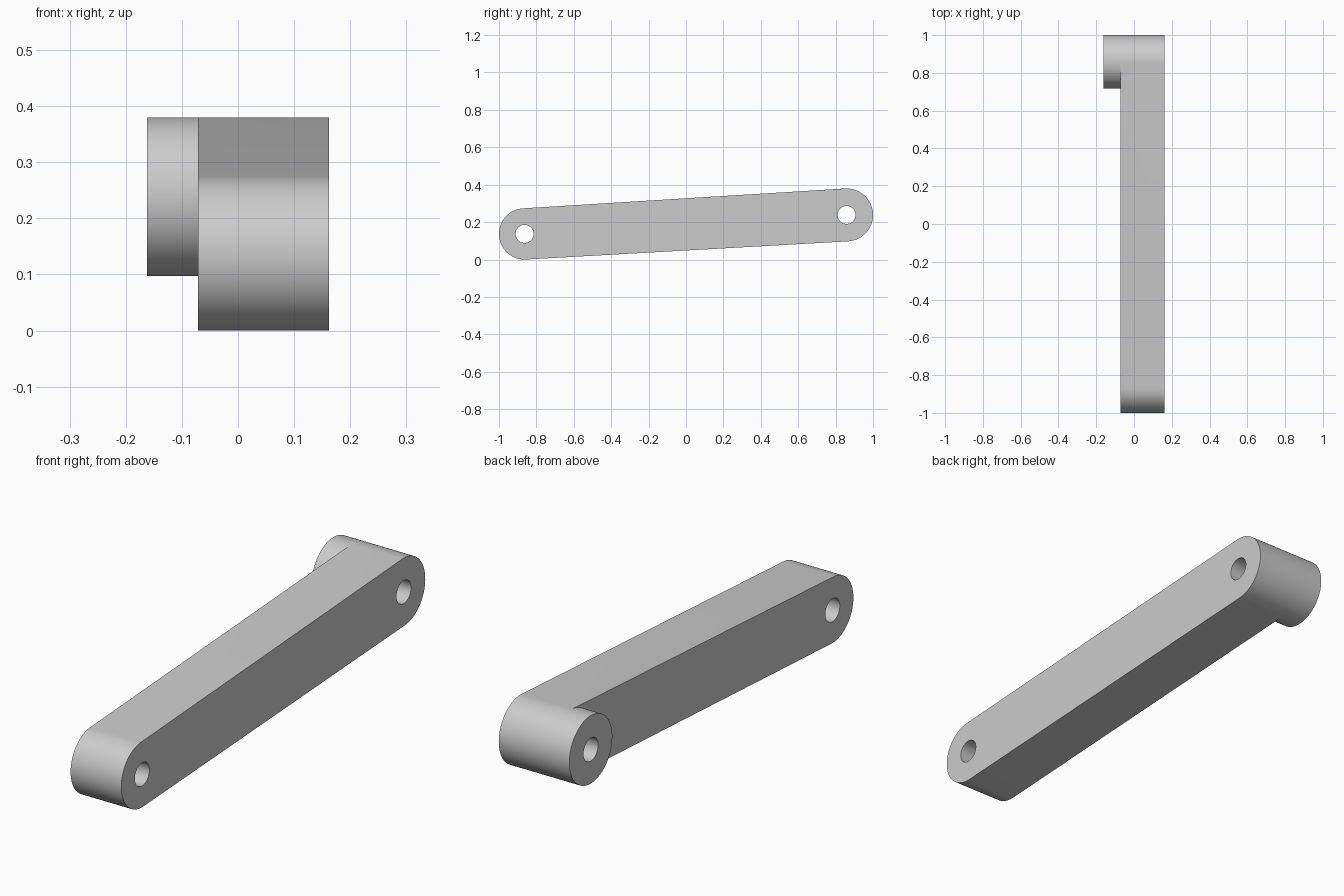
import bpy, bmesh
from math import atan2, acos, pi, cos, sin, hypot

cube = bpy.data.objects.get("Cube")
if cube:
    bpy.data.objects.remove(cube, do_unlink=True)

# Main dimensions: end centres in (y, z), radii, and x planes
FRONT, FRONT_R = (-0.863, 0.137), 0.137
BACK, BACK_R = (0.8585, 0.2385), 0.1415
HOLE_R = 0.048
ARM_LEFT, ARM_RIGHT, BOSS_END = 0.1625, -0.071, -0.1625
SEGS = 48

bm = bmesh.new()


def arc(x, centre, radius, start, end, n=SEGS):
    """Vertices along an arc in the plane at x, both ends included."""
    return [bm.verts.new((x, centre[0] + radius * cos(start + (end - start) * i / n),
                          centre[1] + radius * sin(start + (end - start) * i / n)))
            for i in range(n + 1)]


def circle(x, centre, radius):
    return arc(x, centre, radius, 0, 2 * pi * (SEGS - 1) / SEGS, SEGS - 1)


def wall(a, b, closed=True):
    """Quads between two matching rows of vertices."""
    for i in range(len(a) if closed else len(a) - 1):
        j = (i + 1) % len(a)
        bm.faces.new((a[i], a[j], b[j], b[i]))


def cap(*loops):
    """Flat face bounded by an outer loop and hole loops."""
    edges = []
    for loop in loops:
        for i, v in enumerate(loop):
            w = loop[(i + 1) % len(loop)]
            edges.append(bm.edges.get((v, w)) or bm.edges.new((v, w)))
    bmesh.ops.triangle_fill(bm, edges=edges, use_beauty=True)


# Angles where the straight flanks touch the round ends
dy, dz = BACK[0] - FRONT[0], BACK[1] - FRONT[1]
lean = atan2(dz, dy)
spread = acos((FRONT_R - BACK_R) / hypot(dy, dz))
low, high = lean - spread, lean + spread
wrap = low + 2 * pi

# Arm outline on both sides
back_l = arc(ARM_LEFT, BACK, BACK_R, low, high)
front_l = arc(ARM_LEFT, FRONT, FRONT_R, high, wrap)
back_r = arc(ARM_RIGHT, BACK, BACK_R, low, high)
front_r = arc(ARM_RIGHT, FRONT, FRONT_R, high, wrap)
wall(back_l + front_l, back_r + front_r)

# Round boss on the right of the back end
inner = arc(ARM_RIGHT, BACK, BACK_R, high, wrap)
bm.verts.remove(inner[0])
bm.verts.remove(inner[-1])
boss_base = back_r + inner[1:-1]
boss_back = arc(BOSS_END, BACK, BACK_R, low, high)
boss_inner = arc(BOSS_END, BACK, BACK_R, high, wrap)
bm.verts.remove(boss_inner[0])
bm.verts.remove(boss_inner[-1])
boss_end = boss_back + boss_inner[1:-1]
wall(boss_base, boss_end)

# Through holes
front_hole = [circle(x, FRONT, HOLE_R) for x in (ARM_LEFT, ARM_RIGHT)]
back_hole = [circle(x, BACK, HOLE_R) for x in (ARM_LEFT, BOSS_END)]
wall(*front_hole)
wall(*back_hole)

# Flat sides
cap(back_l + front_l, front_hole[0], back_hole[0])
cap(front_r + [back_r[0]] + inner[-2:0:-1] + [back_r[-1]], front_hole[1])
cap(boss_end, back_hole[1])
bmesh.ops.recalc_face_normals(bm, faces=bm.faces)

mesh = bpy.data.meshes.new("link_arm")
bm.to_mesh(mesh)
bm.free()
link_arm = bpy.data.objects.new("link_arm", mesh)
bpy.context.collection.objects.link(link_arm)

# Plain grey metal
grey = bpy.data.materials.new("light_grey")
grey.use_nodes = True
colour = (0.6, 0.6, 0.6, 1)
grey.diffuse_color = colour
grey.node_tree.nodes["Principled BSDF"].inputs["Base Color"].default_value = colour
mesh.materials.append(grey)

bpy.ops.object.select_all(action="DESELECT")
link_arm.select_set(True)
bpy.context.view_layer.objects.active = link_arm
bpy.ops.object.shade_smooth_by_angle(angle=pi / 6)
